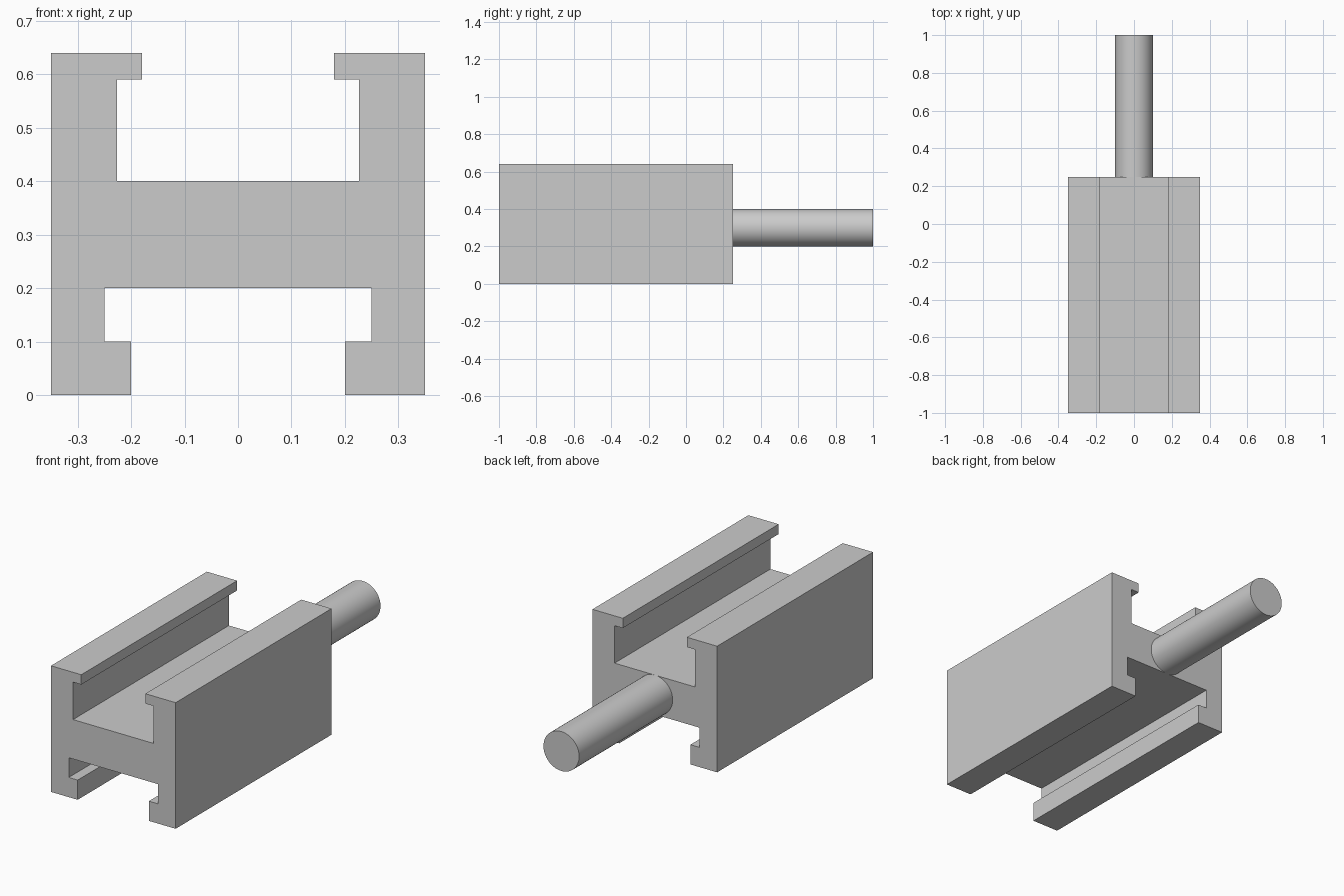
import bpy
import bmesh
import math

cube = bpy.data.objects.get("Cube")
if cube:
    bpy.data.objects.remove(cube, do_unlink=True)

# Single grey material
grey = bpy.data.materials.new("light_grey")
grey.use_nodes = True
colour = (0.6, 0.6, 0.6, 1)
grey.diffuse_color = colour
grey.node_tree.nodes["Principled BSDF"].inputs["Base Color"].default_value = colour

FRONT, BACK, SHAFT_END = -1.0, 0.25, 1.0

# Rail body: right half of the slotted section, mirrored and extruded along y
half = [(0.25, 0.2), (0.25, 0.1), (0.2, 0.1), (0.2, 0), (0.35, 0),
        (0.35, 0.64), (0.18, 0.64), (0.18, 0.59), (0.226, 0.59), (0.226, 0.4)]
section = half + [(-x, z) for x, z in reversed(half)]

bm = bmesh.new()
face = bm.faces.new([bm.verts.new((x, FRONT, z)) for x, z in section])
sweep = bmesh.ops.extrude_face_region(bm, geom=[face])
moved = [g for g in sweep["geom"] if isinstance(g, bmesh.types.BMVert)]
bmesh.ops.translate(bm, verts=moved, vec=(0, BACK - FRONT, 0))
bmesh.ops.recalc_face_normals(bm, faces=bm.faces)
mesh = bpy.data.meshes.new("rail_body")
bm.to_mesh(mesh)
bm.free()
mesh.materials.append(grey)
body = bpy.data.objects.new("rail_body", mesh)
bpy.context.collection.objects.link(body)

# Round shaft out of the back of the web
bpy.ops.mesh.primitive_cylinder_add(
    vertices=64, radius=0.1, depth=SHAFT_END - BACK,
    location=(0, (SHAFT_END + BACK) / 2, 0.3), rotation=(math.pi / 2, 0, 0))
shaft = bpy.context.object
shaft.name = "shaft"
shaft.data.materials.append(grey)
bpy.ops.object.shade_smooth_by_angle(angle=math.radians(30))
